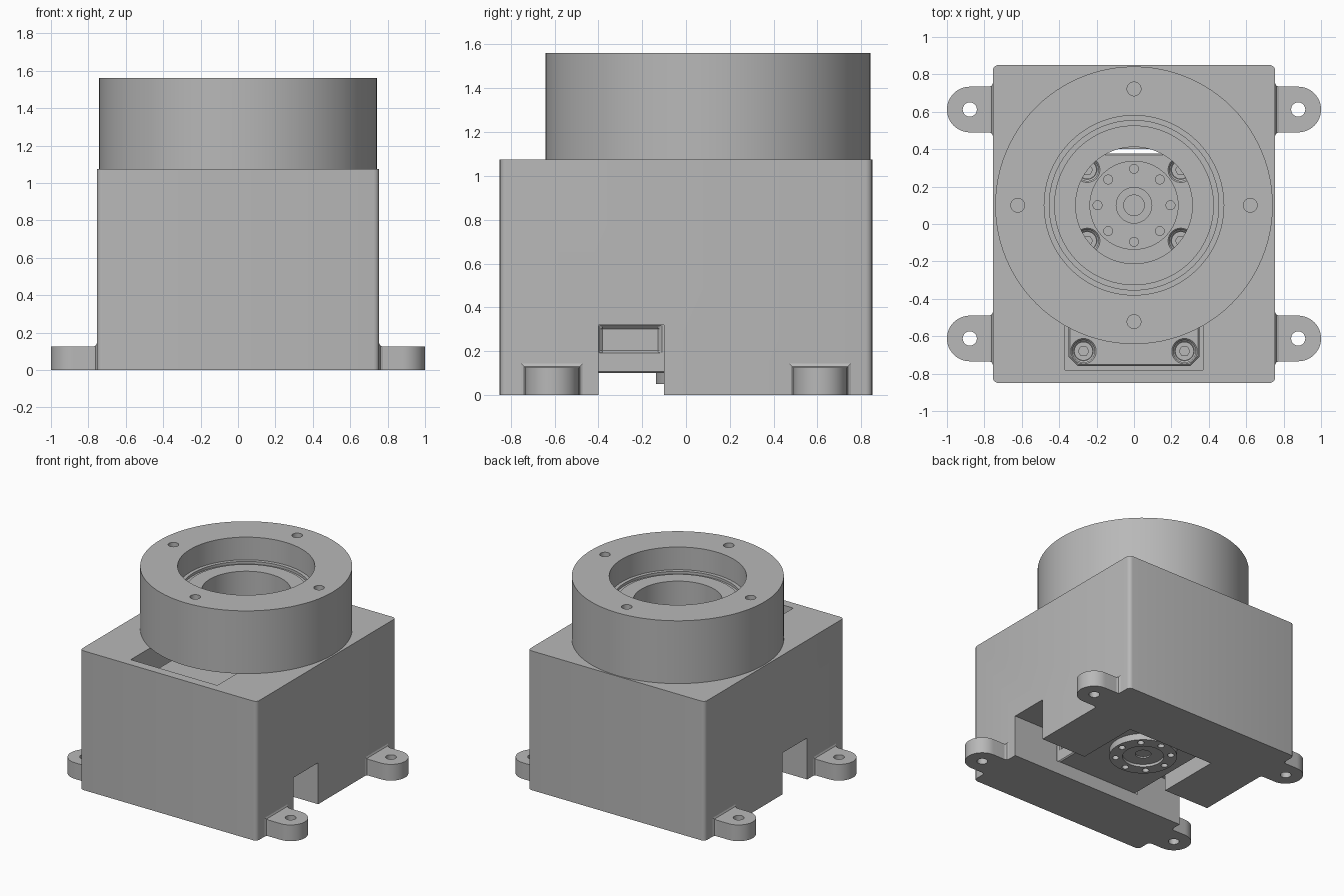
import bpy, bmesh, math
from mathutils import Vector

cube = bpy.data.objects.get("Cube")
if cube:
    bpy.data.objects.remove(cube, do_unlink=True)

grey = bpy.data.materials.new("plain grey")
grey.use_nodes = True
COLOUR = (0.48, 0.48, 0.48, 1)
grey.diffuse_color = COLOUR
grey.node_tree.nodes["Principled BSDF"].inputs["Base Color"].default_value = COLOUR

AXIS_Y = 0.1   # y of the output axis


def finish(name, bm):
    bmesh.ops.recalc_face_normals(bm, faces=bm.faces)
    mesh = bpy.data.meshes.new(name)
    bm.to_mesh(mesh)
    bm.free()
    mesh.materials.append(grey)
    obj = bpy.data.objects.new(name, mesh)
    bpy.context.collection.objects.link(obj)
    return obj


def prism(name, points, z0, z1):
    bm = bmesh.new()
    face = bm.faces.new([bm.verts.new((x, y, z0)) for x, y in points])
    top = bmesh.ops.extrude_face_region(bm, geom=[face])["geom"]
    verts = [v for v in top if isinstance(v, bmesh.types.BMVert)]
    bmesh.ops.translate(bm, verts=verts, vec=(0, 0, z1 - z0))
    return finish(name, bm)


def arc(cx, cy, r, a0, a1, n):
    angles = [math.radians(a0 + (a1 - a0) * i / n) for i in range(n + 1)]
    return [(cx + r * math.cos(a), cy + r * math.sin(a)) for a in angles]


def rounded(hx, y0, y1, r, n=4):
    pts = []
    for i, (cx, cy) in enumerate([(hx - r, y1 - r), (r - hx, y1 - r),
                                  (r - hx, y0 + r), (hx - r, y0 + r)]):
        pts += arc(cx, cy, r, 90 * i, 90 * i + 90, n)
    return pts


def box(name, x0, x1, y0, y1, z0, z1):
    return prism(name, [(x0, y0), (x1, y0), (x1, y1), (x0, y1)], z0, z1)


def cylinder(name, x, y, r, z0, z1, n=24):
    return prism(name, arc(x, y, r, 0, 360, n)[:-1], z0, z1)


def lathe(name, profile, steps=96):
    bm = bmesh.new()
    verts = [bm.verts.new((r, AXIS_Y, z)) for r, z in profile]
    edges = [bm.edges.new((v, verts[(i + 1) % len(verts)])) for i, v in enumerate(verts)]
    bmesh.ops.spin(bm, geom=verts + edges, cent=(0, AXIS_Y, 0), axis=(0, 0, 1),
                   angle=math.tau, steps=steps, use_duplicate=False)
    bmesh.ops.remove_doubles(bm, verts=bm.verts, dist=0.0001)
    return finish(name, bm)


def select(obj):
    bpy.ops.object.select_all(action="DESELECT")
    obj.select_set(True)
    bpy.context.view_layer.objects.active = obj


def cut(target, cutter):
    cutter.hide_render = True
    mod = target.modifiers.new("cut", "BOOLEAN")
    mod.operation, mod.solver, mod.object = "DIFFERENCE", "EXACT", cutter
    select(target)
    bpy.ops.object.modifier_apply(modifier=mod.name)
    bpy.data.objects.remove(cutter, do_unlink=True)


def smooth(obj):
    select(obj)
    bpy.ops.object.shade_smooth_by_angle(angle=math.radians(30))


# Housing with motor pocket, cross slot and bottom opening
housing = prism("housing", rounded(0.755, -0.85, 0.85, 0.03), 0, 1.075)
cut(housing, box("pocket_cutter", -0.37, 0.37, -0.78, 0.4, 0.1, 1.2))
cut(housing, box("slot_cutter", -1, 1, -0.4, -0.1, -0.1, 0.32))
cut(housing, box("opening_cutter", -0.37, 0.37, -0.2, 0.4, -0.1, 0.2))
smooth(housing)

# Mounting ears with flared roots
for sx, side in ((1, "left"), (-1, "right")):
    for sy, end in ((1, "back"), (-1, "front")):
        y = 0.612 * sy
        outline = [(0.74, y - 0.122)] + arc(0.878, y, 0.122, -90, 90, 24) + [(0.74, y + 0.122)]
        ear = prism(f"{end}_{side}_ear", [(sx * px, py) for px, py in outline], 0, 0.125)
        cut(ear, cylinder("ear_hole", sx * 0.878, y, 0.038, -0.1, 0.3))
        smooth(ear)
        bm = bmesh.new()
        for x, w, h in ((0.74, 0.14, 0.143), (0.755, 0.14, 0.143),
                        (0.761, 0.128, 0.131), (0.775, 0.122, 0.125)):
            for dy in (-w, w):
                for z in (0, h):
                    bm.verts.new((sx * x, y + dy, z))
        # Only the root stays solid; the concave flare is bridged ring by ring
        bm.verts.ensure_lookup_table()
        loops = [[bm.verts[4 * i + k] for k in (0, 1, 3, 2)] for i in range(4)]
        bm.faces.new(loops[0])
        bm.faces.new(loops[3])
        for a, b in zip(loops, loops[1:]):
            for k in range(4):
                m = (k + 1) % 4
                bm.faces.new((a[k], a[m], b[m], b[k]))
        finish(f"{end}_{side}_ear_root", bm)

# Round collar with stepped bore and four screw holes
collar = lathe("collar", [(0.742, 1.075), (0.742, 1.56), (0.48, 1.56), (0.48, 1.385),
                          (0.453, 1.385), (0.453, 1.365), (0.427, 1.365),
                          (0.427, 1.375), (0.312, 1.375), (0.312, 1.075)])
for i in range(4):
    a = i * math.pi / 2
    cut(collar, cylinder("collar_hole", 0.622 * math.cos(a), AXIS_Y + 0.622 * math.sin(a),
                         0.037, 1.36, 1.7))
smooth(collar)

# Motor body with chamfered corners and shallow side recesses
motor = prism("motor_body", rounded(0.35, -0.76, 0.376, 0.05, 1), 0.1, 0.9)
for sx in (-1, 1):
    x0, x1 = sorted((sx * 0.33, sx * 0.5))
    cut(motor, box("side_recess", x0, x1, -0.39, -0.12, 0.195, 0.31))

SCREWS = [(sx * x, y) for sx in (-1, 1) for x, y in ((0.27, -0.68), (0.25, 0.29), (0.25, -0.09))]
for x, y in SCREWS:
    cut(motor, cylinder("screw_seat", x, y, 0.06, 0.87, 1))
    screw = cylinder("motor_screw", x, y, 0.05, 0.86, 0.895)
    cut(screw, cylinder("hex_socket", x, y, 0.028, 0.875, 1, 6))
    smooth(screw)
select(motor)
bevel = motor.modifiers.new("edge", "BEVEL")
bevel.width, bevel.segments = 0.008, 1
bevel.limit_method, bevel.angle_limit = "ANGLE", math.radians(60)


# Output disc above and idler disc below
def disc(name, base, face, boss):
    step = 0.02 if face > base else -0.02
    part = lathe(name, [(0, base), (0.238, base), (0.238, face), (boss, face),
                        (boss, face - step), (0.055, face - step),
                        (0.055, face - 1.5 * step), (0, face - 1.5 * step)], 64)
    for i in range(8):
        a = i * math.pi / 4
        z0, z1 = sorted((face - 1.5 * step, face + step))
        cut(part, cylinder("disc_hole", 0.195 * math.cos(a), AXIS_Y + 0.195 * math.sin(a),
                           0.024, z0, z1, 16))
    smooth(part)


disc("output_disc", 0.89, 0.95, 0.095)
disc("idler_disc", 0.11, 0.05, 0.145)
